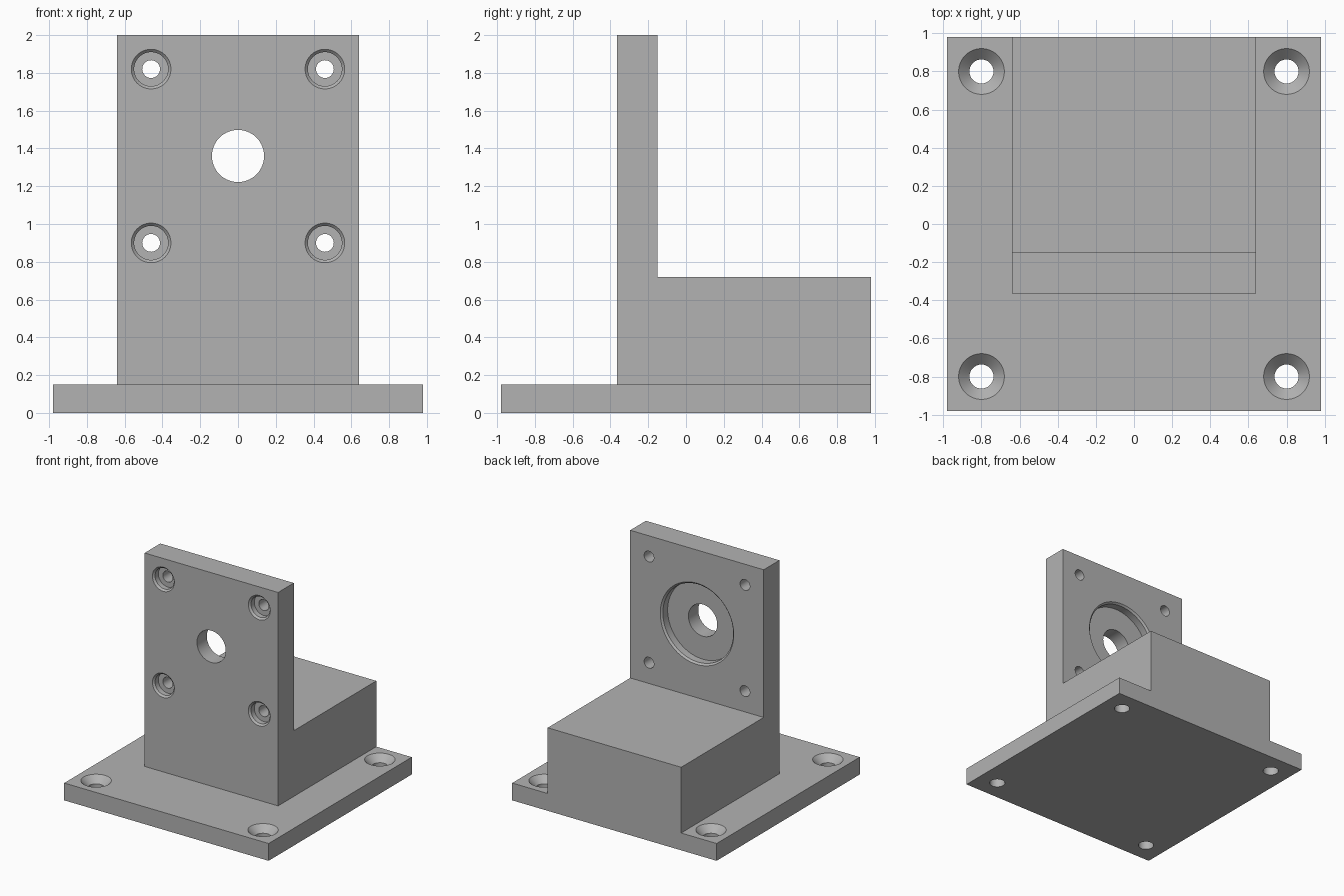
import bpy
import bmesh
from math import pi
from mathutils import Matrix

cube = bpy.data.objects.get("Cube")
if cube:
    bpy.data.objects.remove(cube, do_unlink=True)

grey = bpy.data.materials.new("machined grey")
grey.use_nodes = True
colour = (0.45, 0.45, 0.45, 1)
grey.diffuse_color = colour
grey.node_tree.nodes["Principled BSDF"].inputs["Base Color"].default_value = colour


def make_object(name, bm):
    bmesh.ops.recalc_face_normals(bm, faces=bm.faces)
    mesh = bpy.data.meshes.new(name)
    bm.to_mesh(mesh)
    bm.free()
    mesh.materials.append(grey)
    obj = bpy.data.objects.new(name, mesh)
    bpy.context.collection.objects.link(obj)
    return obj


def extrude_profile(name, points, half_width):
    """Extrude a (y, z) outline across x."""
    bm = bmesh.new()
    face = bm.faces.new([bm.verts.new((-half_width, y, z)) for y, z in points])
    new = bmesh.ops.extrude_face_region(bm, geom=[face])["geom"]
    verts = [v for v in new if isinstance(v, bmesh.types.BMVert)]
    bmesh.ops.translate(bm, verts=verts, vec=(2 * half_width, 0, 0))
    return make_object(name, bm)


def turned_cutter(name, profile, matrix, segments=64):
    """Solid of revolution from (radius, height) points, capped at both ends."""
    bm = bmesh.new()
    rings = []
    for radius, height in profile:
        ring = bmesh.ops.create_circle(
            bm, segments=segments, radius=radius,
            matrix=Matrix.Translation((0, 0, height)))["verts"]
        rings.append(ring)
    for low, high in zip(rings, rings[1:]):
        for i in range(segments):
            j = (i + 1) % segments
            bm.faces.new((low[i], low[j], high[j], high[i]))
    bm.faces.new(rings[0])
    bm.faces.new(rings[-1])
    bmesh.ops.transform(bm, matrix=matrix, verts=bm.verts)
    obj = make_object(name, bm)
    obj.hide_render = True
    obj.hide_set(True)
    return obj


def boolean(target, tool, operation):
    mod = target.modifiers.new(tool.name, "BOOLEAN")
    mod.operation = operation
    mod.solver = "EXACT"
    mod.object = tool


HALF, PLATE = 0.98, 0.15
FRONT, BACK = -0.365, -0.15

# Base plate, with the solid block and upright wall fused onto it
bracket = extrude_profile(
    "mounting_bracket",
    [(-HALF, 0), (HALF, 0), (HALF, PLATE), (-HALF, PLATE)], HALF)
upright = extrude_profile(
    "upright_block",
    [(FRONT, 0.05), (HALF, 0.05), (HALF, 0.72), (BACK, 0.72), (BACK, 2), (FRONT, 2)],
    0.64)
upright.hide_render = True
boolean(bracket, upright, "UNION")

# Countersunk holes at the plate corners
sink = [(0.063, -0.1), (0.063, PLATE - 0.057), (0.12, PLATE), (0.12, PLATE + 0.02)]
for x in (-0.8, 0.8):
    for y in (-0.8, 0.8):
        boolean(bracket, turned_cutter("plate_hole_cutter", sink,
                Matrix.Translation((x, y, 0))), "DIFFERENCE")

# Counterbored bolt holes through the wall, opening to the front
bore = [(0.047, -0.3), (0.047, -0.06), (0.09, -0.06), (0.09, -0.015),
        (0.105, 0), (0.105, 0.05)]
for x in (-0.46, 0.46):
    for z in (0.9, 1.82):
        place = Matrix.Translation((x, FRONT, z)) @ Matrix.Rotation(pi / 2, 4, "X")
        boolean(bracket, turned_cutter("wall_hole_cutter", bore, place), "DIFFERENCE")

# Central shaft hole with a wide round recess in the back of the wall
recess = [(0.138, -0.4), (0.138, -0.08), (0.337, -0.08), (0.337, -0.015),
          (0.352, 0), (0.352, 0.05)]
place = Matrix.Translation((0, BACK, 1.36)) @ Matrix.Rotation(-pi / 2, 4, "X")
boolean(bracket, turned_cutter("shaft_recess_cutter", recess, place, 96), "DIFFERENCE")

# Bake the cuts, remove the helpers, and smooth only the round walls
bpy.context.view_layer.update()
result = bpy.data.meshes.new_from_object(
    bracket.evaluated_get(bpy.context.evaluated_depsgraph_get()))
helpers = [m.object for m in bracket.modifiers]
bracket.modifiers.clear()
bracket.data = result
for helper in helpers:
    bpy.data.objects.remove(helper, do_unlink=True)
bpy.ops.object.select_all(action="DESELECT")
bracket.select_set(True)
bpy.context.view_layer.objects.active = bracket
bpy.ops.object.shade_smooth_by_angle(angle=pi / 6)
